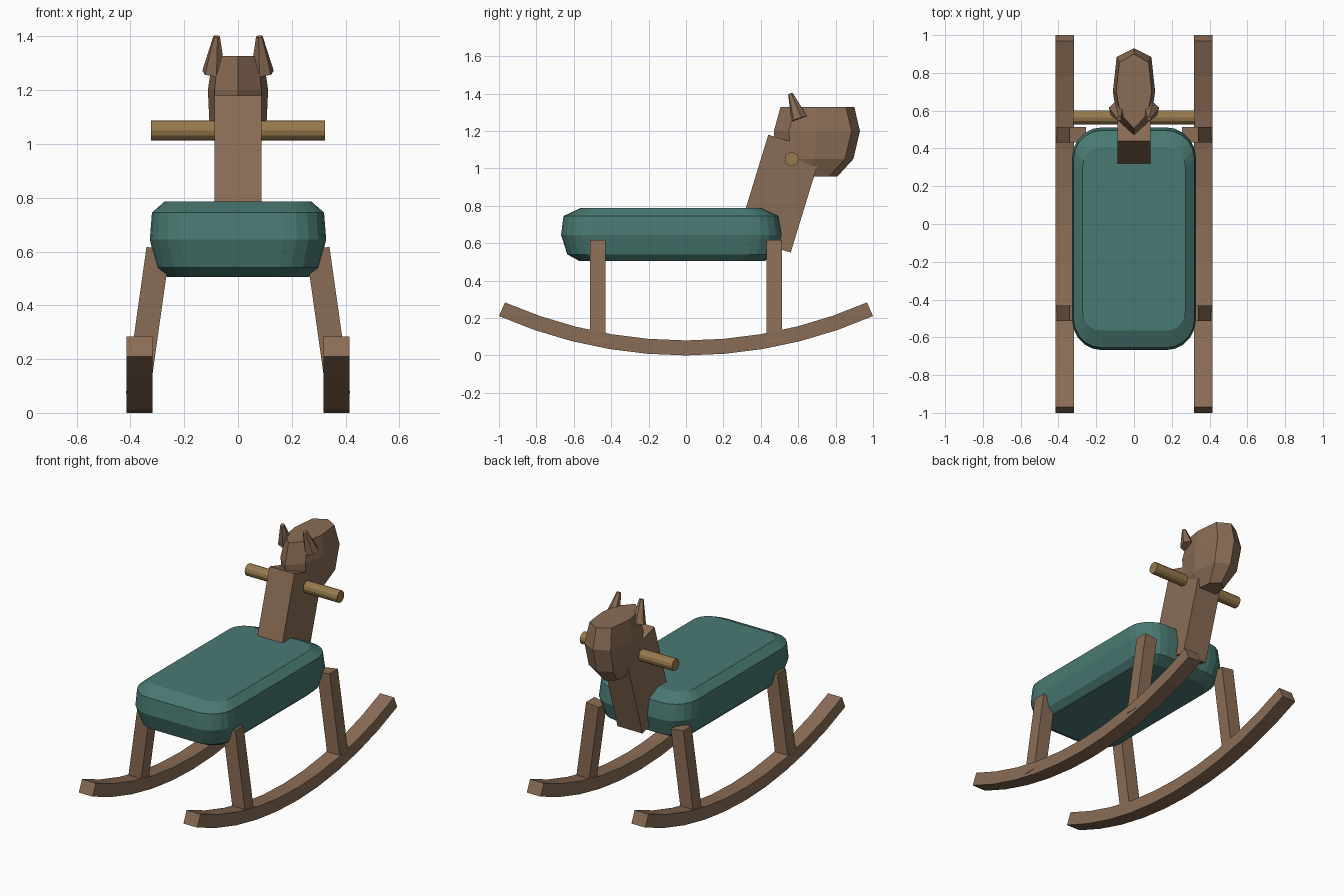
import bpy, bmesh, math
from mathutils import Vector, Matrix

cube = bpy.data.objects.get("Cube")
if cube:
    bpy.data.objects.remove(cube, do_unlink=True)


def material(name, rgb):
    m = bpy.data.materials.new(name)
    m.use_nodes = True
    m.diffuse_color = (*rgb, 1)
    m.node_tree.nodes["Principled BSDF"].inputs["Base Color"].default_value = (*rgb, 1)
    return m


WOOD = material("brown wood", (0.255, 0.152, 0.092))
TEAL = material("teal cushion", (0.068, 0.19, 0.168))
TAN = material("tan handle wood", (0.31, 0.195, 0.075))


def finish(name, bm, mat):
    bmesh.ops.recalc_face_normals(bm, faces=bm.faces)
    me = bpy.data.meshes.new(name)
    bm.to_mesh(me)
    bm.free()
    me.materials.append(mat)
    ob = bpy.data.objects.new(name, me)
    bpy.context.collection.objects.link(ob)
    return ob


def loft(name, rings, mat):
    """Skin a stack of equal-length closed rings and cap both ends."""
    bm = bmesh.new()
    rows = [[bm.verts.new(p) for p in ring] for ring in rings]
    n = len(rows[0])
    for a, b in zip(rows, rows[1:]):
        for i in range(n):
            j = (i + 1) % n
            bm.faces.new((a[i], a[j], b[j], b[i]))
    bm.faces.new(rows[0][::-1])
    bm.faces.new(rows[-1])
    return finish(name, bm, mat)


def box(name, size, center, angle, axis, mat):
    bm = bmesh.new()
    place = Matrix.Translation(center) @ Matrix.Rotation(math.radians(angle), 4, axis)
    bmesh.ops.create_cube(bm, size=1, matrix=place @ Matrix.Diagonal((*size, 1)))
    return finish(name, bm, mat)


def rod(name, start, end, r1, r2, sides, mat):
    start, end = Vector(start), Vector(end)
    d = end - start
    place = Matrix.Translation((start + end) / 2) @ d.to_track_quat("Z", "Y").to_matrix().to_4x4()
    bm = bmesh.new()
    bmesh.ops.create_cone(bm, cap_ends=True, segments=sides, radius1=r1,
                          radius2=r2, depth=d.length, matrix=place)
    return finish(name, bm, mat)


def seat_ring(z, hx, y0, y1, r, steps=5):
    """Rounded rectangle at height z."""
    pts = []
    corners = ((hx - r, y1 - r), (r - hx, y1 - r), (r - hx, y0 + r), (hx - r, y0 + r))
    for k, (cx, cy) in enumerate(corners):
        for s in range(steps + 1):
            a = math.pi / 2 * (k + s / steps)
            pts.append((cx + r * math.cos(a), cy + r * math.sin(a), z))
    return pts


def head_ring(z, hx, back, front):
    """Elongated octagon, pointed at front and back."""
    mid = (back + front) / 2
    half = [(0.82 * hx, front - 0.045), (hx, mid), (0.78 * hx, back + 0.08)]
    left = [(x, y, z) for x, y in half]
    right = [(-x, y, z) for x, y in reversed(half)]
    return [(0, front, z)] + left + [(0, back, z)] + right


# Cushion seat
loft("seat", [seat_ring(0.505, 0.265, -0.57, 0.42, 0.12),
              seat_ring(0.54, 0.302, -0.635, 0.485, 0.15),
              seat_ring(0.645, 0.328, -0.668, 0.512, 0.16),
              seat_ring(0.745, 0.32, -0.655, 0.495, 0.15),
              seat_ring(0.787, 0.272, -0.565, 0.405, 0.1)], TEAL)

# Neck and head
box("neck", (0.175, 0.299, 0.567), (0, 0.5, 0.865), -17, "X", WOOD)
loft("head", [head_ring(0.957, 0.065, 0.53, 0.81),
              head_ring(1.05, 0.105, 0.48, 0.895),
              head_ring(1.2, 0.112, 0.47, 0.93),
              head_ring(1.327, 0.094, 0.505, 0.9)], WOOD)

# Handle through the neck
rod("handle", (-0.323, 0.565, 1.05), (0.323, 0.565, 1.05), 0.037, 0.037, 12, TAN)

# Rocker arc
R, THICK, SEGS = 2.486, 0.08, 10
SWEEP = math.asin(1 / R)


def rocker_ring(t, x0, x1):
    a = SWEEP * t
    pts = []
    for x, r in ((x0, R), (x1, R), (x1, R - THICK), (x0, R - THICK)):
        pts.append((x, r * math.sin(a), R - r * math.cos(a)))
    return pts


# Parts that come in left and right pairs
for side, s in (("left", 1), ("right", -1)):
    loft(side + "_rocker", [rocker_ring(2 * i / SEGS - 1, s * 0.318, s * 0.415)
                            for i in range(SEGS + 1)], WOOD)
    for end, y in (("front", 0.472), ("rear", -0.472)):
        box(f"{side}_{end}_leg", (0.088, 0.083, 0.55), (s * 0.335, y, 0.339),
            -8 * s, "Y", WOOD)
    rod(side + "_ear", (s * 0.09, 0.605, 1.265), (s * 0.079, 0.558, 1.4),
        0.045, 0.013, 6, WOOD)
